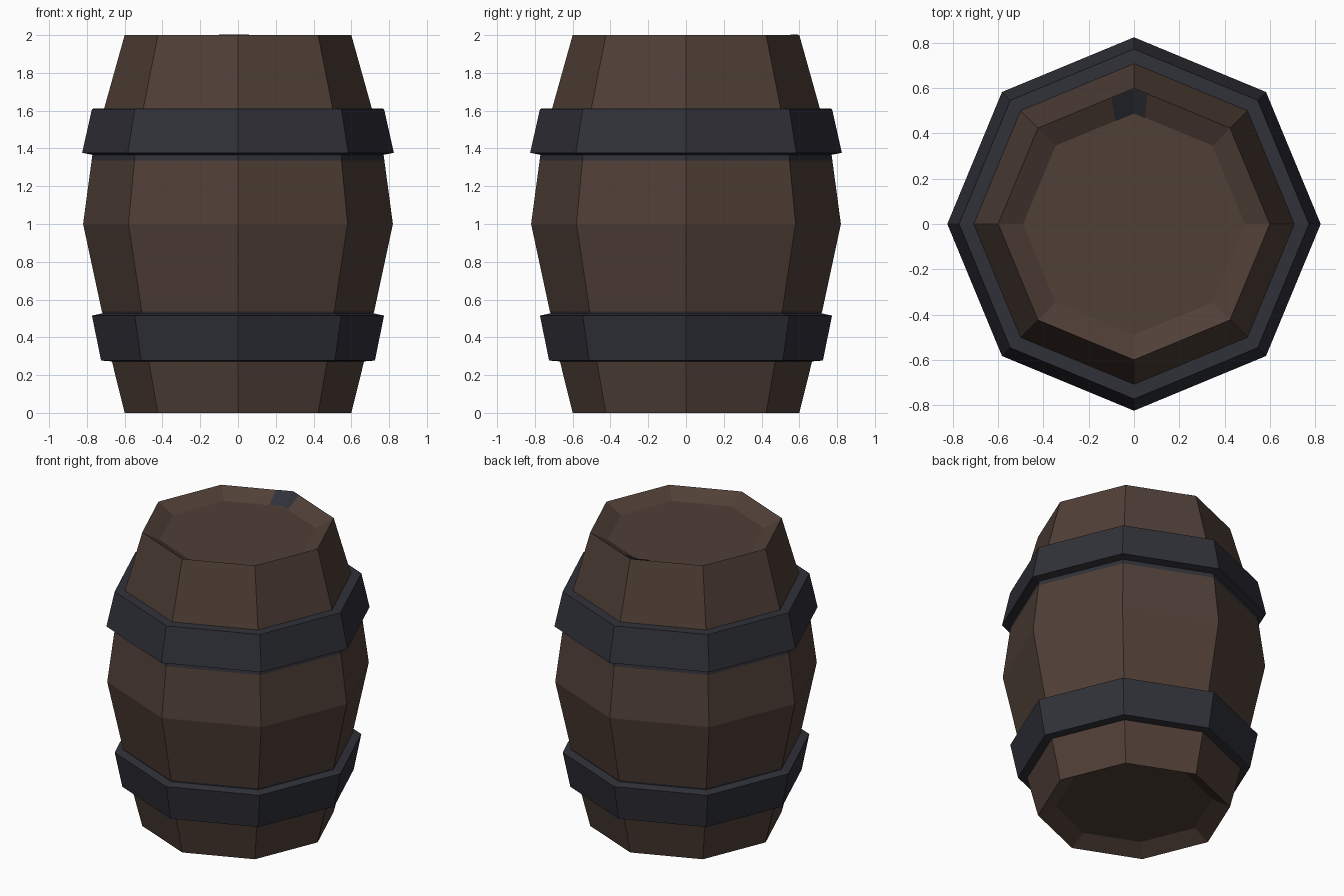
import bpy
import bmesh
from math import cos, sin, pi
from mathutils import Vector

if "Cube" in bpy.data.objects:
    bpy.data.objects.remove(bpy.data.objects["Cube"])

SIDES = 8


def material(name, rgb):
    m = bpy.data.materials.new(name)
    m.diffuse_color = (*rgb, 1.0)
    m.use_nodes = True
    m.node_tree.nodes["Principled BSDF"].inputs["Base Color"].default_value = m.diffuse_color
    return m


wood = material("dark brown wood", (0.080, 0.050, 0.038))
iron = material("dark iron", (0.030, 0.031, 0.041))


def finish(bm, name, mats):
    me = bpy.data.meshes.new(name)
    bm.to_mesh(me)
    bm.free()
    ob = bpy.data.objects.new(name, me)
    for m in mats:
        me.materials.append(m)
    bpy.context.collection.objects.link(ob)
    return ob


def lathe(name, profile, mats, closed=False, rule=None):
    """Turn (radius, z) points, listed bottom to top on the outside, into an octagonal solid."""
    bm = bmesh.new()
    rings = [[bm.verts.new((r * cos(2 * pi * i / SIDES), r * sin(2 * pi * i / SIDES), z))
              for i in range(SIDES)] for r, z in profile]
    pairs = list(zip(rings, rings[1:]))
    if closed:
        pairs.append((rings[-1], rings[0]))
    else:
        bm.faces.new(rings[0][::-1])
        bm.faces.new(rings[-1])
    for a, b in pairs:
        for i in range(SIDES):
            j = (i + 1) % SIDES
            bm.faces.new((a[i], a[j], b[j], b[i]))
    if rule:
        for f in bm.faces:
            f.material_index = rule(f.calc_center_median())
    return finish(bm, name, mats)


# Barrel body with recessed ends; narrow stained strips next to the hoops
def stain(c):
    return int(1.335 < c.z < 1.365 or 0.528 < c.z < 0.538)


lathe("barrel_body", [
    (0.49, 0.06), (0.60, 0.0), (0.668, 0.275), (0.718, 0.528), (0.721, 0.538),
    (0.82, 1.0), (0.775, 1.335), (0.771, 1.365), (0.709, 1.61),
    (0.60, 2.0), (0.49, 1.94)], [wood, iron], rule=stain)

# Iron hoops
lathe("lower_hoop", [(0.66, 0.272), (0.725, 0.277), (0.773, 0.515), (0.712, 0.528)],
      [iron], closed=True)
lathe("upper_hoop", [(0.765, 1.365), (0.825, 1.377), (0.773, 1.61), (0.705, 1.612)],
      [iron], closed=True)

# Dark stain on the inner lip at the back of the top recess
bm = bmesh.new()
lift = Vector((0, -0.002, 0.003))
rim, floor = Vector((0, 0.598, 2.0)), Vector((0, 0.49, 1.94))
for side, reach in ((-1, 0.236), (1, 0.14)):
    def along(p):
        r = p.y
        corner = Vector((side * r * cos(pi / 4), r * sin(pi / 4), p.z))
        return p.lerp(corner, reach)
    pts = [rim, floor, along(floor), along(rim)]
    f = bm.faces.new([bm.verts.new(p + lift) for p in pts])
    f.normal_update()
    if f.normal.z < 0:
        f.normal_flip()
finish(bm, "lip_stain", [iron])
